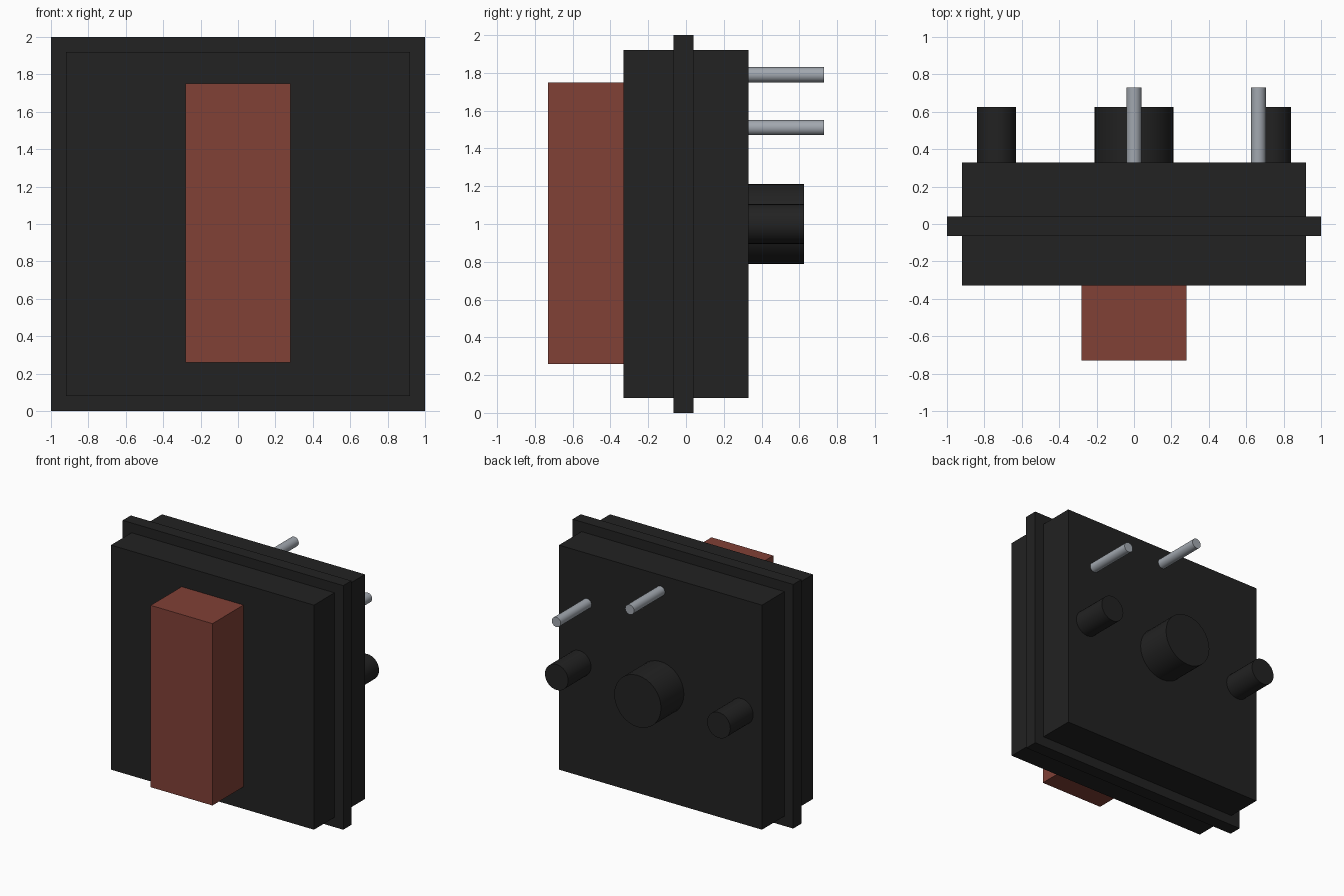
import bpy
import math

cube = bpy.data.objects.get("Cube")
if cube:
    bpy.data.objects.remove(cube, do_unlink=True)


def material(name, rgb):
    m = bpy.data.materials.new(name)
    m.use_nodes = True
    m.diffuse_color = (*rgb, 1)
    bsdf = next(n for n in m.node_tree.nodes if n.type == 'BSDF_PRINCIPLED')
    bsdf.inputs["Base Color"].default_value = (*rgb, 1)
    return m


BLACK = material("black plastic", (0.016, 0.016, 0.016))
RED = material("brick red plastic", (0.22, 0.052, 0.037))
STEEL = material("pale steel", (0.36, 0.39, 0.43))


def box(name, lo, hi, mat):
    """Box spanning two opposite corners."""
    bpy.ops.mesh.primitive_cube_add(size=1, location=[(a + b) / 2 for a, b in zip(lo, hi)])
    ob = bpy.context.object
    ob.name = name
    ob.scale = [b - a for a, b in zip(lo, hi)]
    bpy.ops.object.transform_apply(location=False, rotation=False, scale=True)
    ob.data.materials.append(mat)


def peg(name, x, z, radius, y_end, mat):
    """Round peg standing out of the back face along +y."""
    y0 = 0.33
    bpy.ops.mesh.primitive_cylinder_add(vertices=32, radius=radius, depth=y_end - y0,
                                        location=(x, (y0 + y_end) / 2, z),
                                        rotation=(math.pi / 2, 0, 0))
    ob = bpy.context.object
    ob.name = name
    ob.data.materials.append(mat)
    bpy.ops.object.shade_smooth_by_angle(angle=math.radians(30))


# Housing with a thin flange around its middle, and the stem on the front
box("housing", (-0.92, -0.33, 0.08), (0.92, 0.33, 1.92), BLACK)
box("flange", (-1, -0.065, 0), (1, 0.04, 2), BLACK)
box("stem", (-0.28, -0.73, 0.26), (0.28, -0.33, 1.75), RED)

# Locating posts on the back
peg("centre_post", 0, 1.0, 0.212, 0.626, BLACK)
for side, x in (("left", 0.735), ("right", -0.735)):
    peg(side + "_post", x, 1.0, 0.105, 0.626, BLACK)

# Contact pins on the back
peg("upper_pin", 0, 1.79, 0.04, 0.73, STEEL)
peg("lower_pin", 0.665, 1.51, 0.04, 0.73, STEEL)
